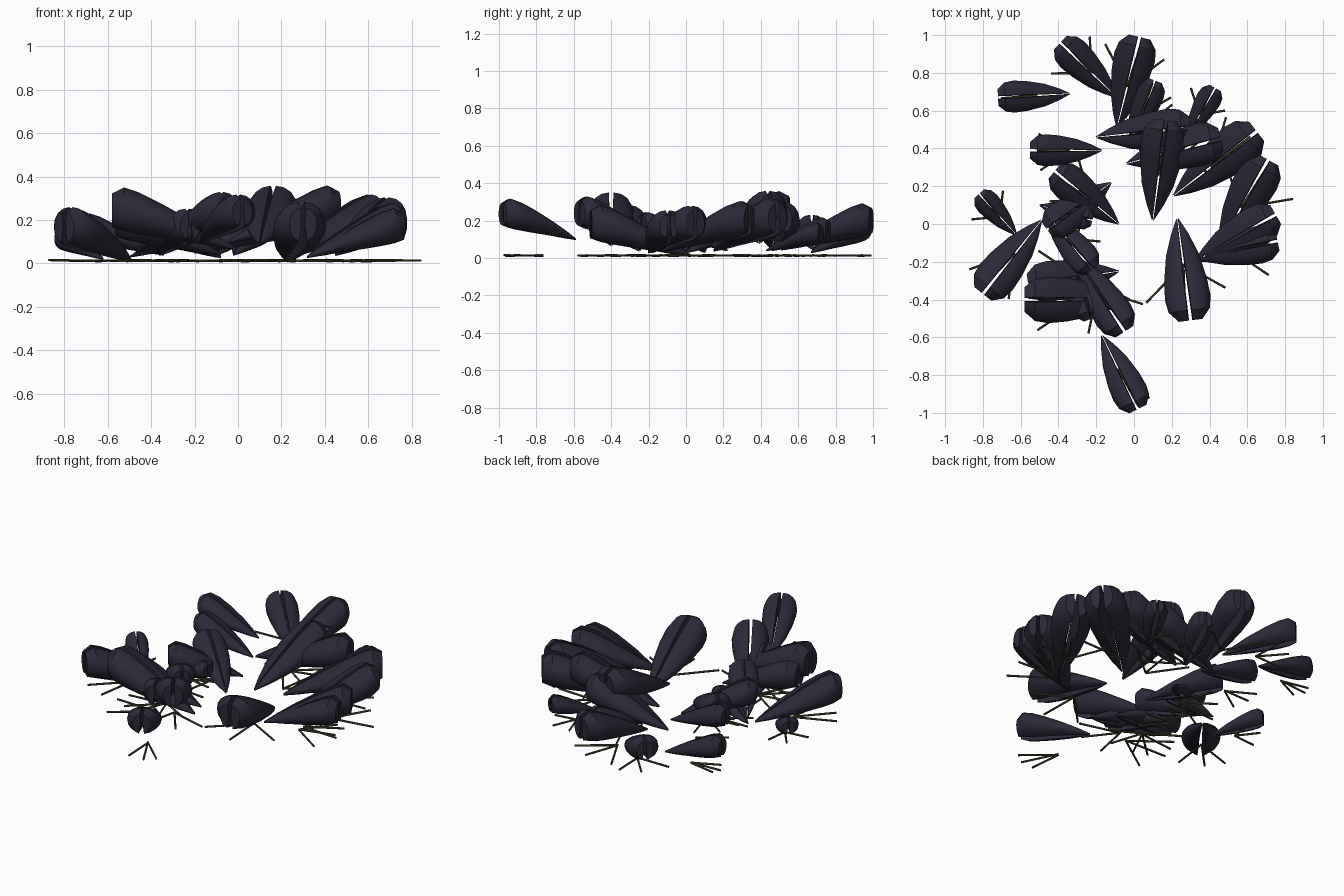
import bpy, bmesh, math, random
from mathutils import Vector, Matrix

cube = bpy.data.objects.get("Cube")
if cube:
    bpy.data.objects.remove(cube)
random.seed(4)


def material(name, color):
    mat = bpy.data.materials.new(name)
    mat.use_nodes = True
    rgba = (*color, 1)
    mat.diffuse_color = rgba
    mat.node_tree.nodes["Principled BSDF"].inputs["Base Color"].default_value = rgba
    return mat


shell_mat = material("dark slate shell", (.024, .023, .041))
leg_mat = material("dark olive leg", (.062, .056, .03))


def shell_mesh():
    """Unit-long split wing case: two tapered rounded shells with a gap."""
    # position along the body, half width, underside, top
    sections = [(0, .006, -.01, .012), (.15, .078, .012, .11), (.35, .15, .047, .23),
                (.6, .197, .085, .37), (.78, .21, .115, .46), (.9, .188, .14, .5),
                (1, .1, .175, .45)]
    steps = 8
    bm = bmesh.new()
    for side in (-1, 1):
        rings = []
        for along, width, low, high in sections:
            mid, half = (low + high) / 2, (high - low) / 2
            gap = .003 + .013 * along
            outline = [(0, 0)]
            for i in range(steps + 1):
                a = math.pi * (i / steps - .5)
                outline.append((abs(math.cos(a)) ** .9, math.sin(a)))
            # the inner edge falls away below and slightly above
            outline[1] = (.18, -1)
            outline[-1] = (.04, 1)
            rings.append([bm.verts.new((along, side * (gap + width * u), mid + half * v))
                          for u, v in outline])
        count = len(rings[0])
        for r, s in zip(rings, rings[1:]):
            for i in range(count):
                j = (i + 1) % count
                bm.faces.new((r[i], r[j], s[j], s[i]))
        bm.faces.new(rings[0])
        bm.faces.new(rings[-1])
    bmesh.ops.recalc_face_normals(bm, faces=bm.faces)
    mesh = bpy.data.meshes.new("wing_case")
    bm.to_mesh(mesh)
    bm.free()
    mesh.materials.append(shell_mat)
    return mesh


def add_object(name, mesh):
    obj = bpy.data.objects.new(name, mesh)
    bpy.context.scene.collection.objects.link(obj)
    return obj


def add_legs(name, tip, heading, length, fan):
    """Thin straight legs fanned out near the ground under one body."""
    bm = bmesh.new()
    root = tip + .45 * length * Vector((math.cos(heading), math.sin(heading)))
    for spread in (-1, 0, 1):
        a = heading + math.radians(spread * fan + random.uniform(-6, 6))
        reach = length * random.uniform(.45, .53)
        center = root + reach / 2 * Vector((math.cos(a), math.sin(a)))
        tilt = math.radians(random.uniform(88.5, 91.5))
        place = (Matrix.Translation((*center, .013)) @ Matrix.Rotation(a, 4, 'Z')
                 @ Matrix.Rotation(tilt, 4, 'Y'))
        bmesh.ops.create_cone(bm, cap_ends=True, segments=6, radius1=.006, radius2=.006,
                              depth=reach, matrix=place)
    mesh = bpy.data.meshes.new(name)
    bm.to_mesh(mesh)
    bm.free()
    mesh.materials.append(leg_mat)
    add_object(name, mesh)


# Bodies: narrow tip x, y, then broad end x, y, then tip height
bodies = [
    (-.09, .67, -.39, .96, .03), (-.09, .51, .03, .99, .045), (-.34, .69, -.72, .67, .04),
    (-.17, .39, -.55, .39, .08), (-.08, 0, -.42, .28, .03), (-.49, .02, -.80, -.37, .01),
    (-.62, -.06, -.82, .16, .02), (.23, .03, .3, -.51, .01), (-.17, -.59, .02, -.98, .1),
    (.1, .02, .17, .55, .09), (-.2, .46, .3, .51, .05), (-.04, .32, .46, .45, .1),
    (.21, .15, .65, .49, .04), (.45, -.12, .71, .34, .04), (.32, -.2, .75, .05, .03),
    (.32, -.18, .76, -.09, .03), (.28, .46, .43, .72, .04), (-.02, .43, .11, .76, .04),
    (-.12, .22, -.46, -.03, .04), (-.5, .1, -.22, .02, .03), (-.47, .06, -.22, -.24, .05),
    (-.08, -.25, -.56, -.32, .04), (-.02, -.4, -.58, -.4, .07), (-.31, -.17, -.05, -.57, .09),
    (-.36, -.1, -.22, -.5, .04),
]
# Bodies whose legs spread more or less than usual, in degrees
fans = {2: 36, 3: 18, 4: 30, 6: 30, 7: 55, 8: 52, 9: 18, 14: 50, 17: 50}

mesh = shell_mesh()
for n, (x, y, ex, ey, z) in enumerate(bodies, 1):
    tip = Vector((x, y))
    axis = Vector((ex, ey)) - tip
    heading = math.atan2(axis.y, axis.x)
    shell = add_object(f"shell_{n}", mesh)
    shell.location = (x, y, z)
    shell.rotation_euler.z = heading
    shell.scale = [axis.length] * 3
    if n == 1:
        bpy.context.view_layer.objects.active = shell
        shell.select_set(True)
        bpy.ops.object.shade_smooth_by_angle(angle=math.radians(40))
    add_legs(f"legs_{n}", tip, heading, axis.length, fans.get(n, 40))
